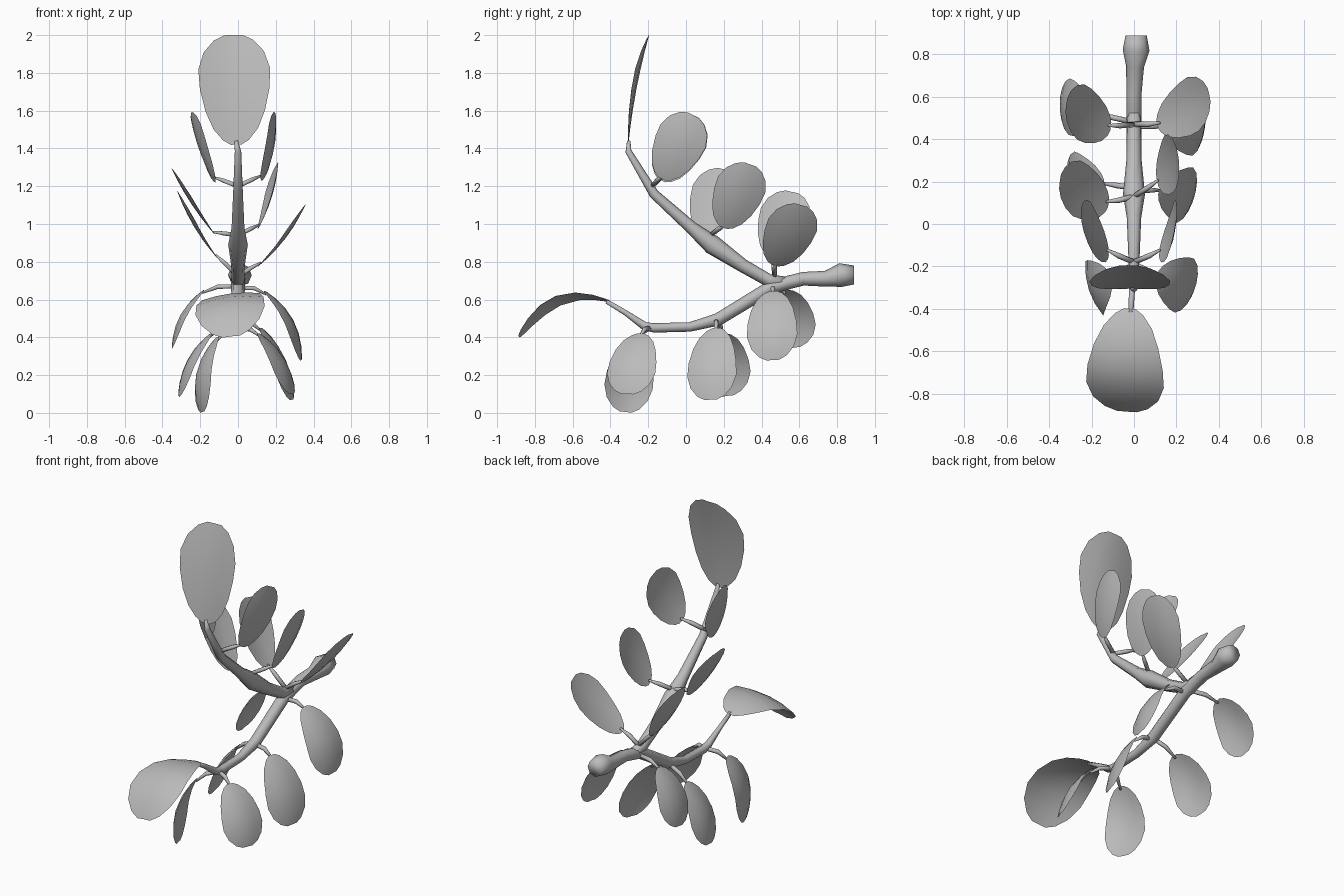
import bpy, bmesh, math
from mathutils import Vector as V

if "Cube" in bpy.data.objects:
    bpy.data.objects.remove(bpy.data.objects["Cube"])

mat = bpy.data.materials.new("plain grey")
mat.diffuse_color = (0.5, 0.5, 0.5, 1)
mat.use_nodes = True
mat.node_tree.nodes["Principled BSDF"].inputs["Base Color"].default_value = mat.diffuse_color


def finish(bm, name):
    me = bpy.data.meshes.new(name)
    bm.to_mesh(me)
    bm.free()
    for p in me.polygons:
        p.use_smooth = True
    me.materials.append(mat)
    ob = bpy.data.objects.new(name, me)
    bpy.context.collection.objects.link(ob)
    return ob


def tube(name, pts, sides=8):
    """Closed tube through (x, y, z, radius) points."""
    bm = bmesh.new()
    ps = [V(p[:3]) for p in pts]
    d = (ps[-1] - ps[0]).normalized()
    ref = V((1, 0, 0)) if abs(d.x) < 0.6 else V((0, 1, 0))
    rings = []
    for i, p in enumerate(ps):
        t = (ps[min(i + 1, len(ps) - 1)] - ps[max(i - 1, 0)]).normalized()
        u = (ref - t * ref.dot(t)).normalized()
        w = t.cross(u)
        rings.append([bm.verts.new(p + (u * math.cos(a) + w * math.sin(a)) * pts[i][3])
                      for a in (2 * math.pi * k / sides for k in range(sides))])
    for a, b in zip(rings, rings[1:]):
        for k in range(sides):
            j = (k + 1) % sides
            bm.faces.new((a[k], a[j], b[j], b[k]))
    bm.faces.new(rings[0][::-1])
    bm.faces.new(rings[-1])
    return finish(bm, name)


# leaf outline: (position along length, share of half width)
OUTLINE = [(0, .15), (.04, .36), (.14, .62), (.3, .83), (.5, .97), (.68, 1),
           (.84, .84), (.95, .55), (1, .25)]


def leaf(name, base, tip, normal, width, bulge, cup):
    """Egg-shaped blade, arched along its length and cupped across it."""
    bm = bmesh.new()
    base, tip, n = V(base), V(tip), V(normal)
    axis = tip - base
    n = (n - axis * n.dot(axis) / axis.length_squared).normalized()
    w = n.cross(axis).normalized()
    rows = []
    for s, h in OUTLINE:
        c = base + axis * s + n * bulge * 4 * s * (1 - s)
        rows.append([bm.verts.new(c + w * v * h * width / 2 + n * cup * (v * h) ** 2)
                     for v in (-1, -.5, 0, .5, 1)])
    for a, b in zip(rows, rows[1:]):
        for k in range(4):
            bm.faces.new((a[k], a[k + 1], b[k + 1], b[k]))
    return finish(bm, name)


def side_leaf(name, node, base, tip, bulge, turn, cup):
    """Leaf facing outward, turned a little to the front, on a bent stalk."""
    a = V(tip) - V(base)
    n = V((a.z, 0, -a.x)).normalized()
    if n.x * base[0] < 0:
        n = -n
    n.y = -turn
    leaf(name + "_leaf", base, tip, n, .27, bulge, cup)
    start = V((0, *node))
    mid = start.lerp(V(base), .6) + V((0, 0, .01))
    tube(name + "_stalk", [(*start, .013), (*mid, .013), (*(V(base) + a * .05), .006)], 6)


# branches
tube("main_stem", [(.01, .89, .73, .05), (.01, .82, .73, .063), (.005, .74, .71, .042),
                   (0, .62, .71, .036), (0, .54, .69, .036), (0, .45, .665, .036),
                   (0, .17, .495, .034), (0, .02, .455, .025), (0, -.17, .45, .025),
                   (0, -.22, .46, .022), (-.01, -.32, .53, .014), (-.015, -.42, .59, .012)])
tube("upper_branch", [(0, .54, .69, .03), (0, .44, .7, .034), (0, .3, .78, .036),
                      (0, .14, .89, .052), (0, .03, .98, .034), (0, -.17, 1.16, .026),
                      (0, -.305, 1.385, .017), (-.01, -.303, 1.44, .009)])

# end leaves
leaf("upper_end_leaf", (-.01, -.305, 1.42), (-.025, -.195, 2), (0, -1, .2), .38, .013, .028)
leaf("lower_end_leaf", (-.02, -.4, .59), (-.035, -.885, .405), (-.15, -.3, 1), .37, .125, -.025)

# side leaves of the upper branch: stem node, base, tip, arch, turn
UPPER = {
    "upper_top_right": ((-.18, 1.2), (.12, -.13, 1.24), (.2, .04, 1.575), .025, .22),
    "upper_top_left": ((-.18, 1.2), (-.12, -.13, 1.23), (-.25, .04, 1.575), .015, .22),
    "upper_middle_right": ((.13, .94), (.11, .2, .98), (.205, .34, 1.315), .02, -.12),
    "upper_middle_left": ((.13, .94), (-.12, .1, .94), (-.35, .2, 1.29), .015, 0),
    "upper_low_right": ((.47, .72), (.11, .47, .78), (.355, .61, 1.1), .025, 0),
    "upper_low_left": ((.47, .72), (-.11, .46, .82), (-.32, .56, 1.17), .02, 0),
}
for name, spec in UPPER.items():
    side_leaf(name, *spec, -.02)

# side leaves of the lower branch
LOWER = {
    "lower_back_right": ((.46, .66), (.14, .46, .645), (.335, .46, .28), .06, .15),
    "lower_back_left": ((.48, .67), (-.18, .52, .65), (-.35, .57, .345), .045, .05),
    "lower_middle_right": ((.16, .49), (.12, .16, .45), (.285, .13, .07), .045, .28),
    "lower_middle_left": ((.17, .49), (-.14, .19, .42), (-.315, .22, .09), .045, .15),
    "lower_front_right": ((-.19, .45), (.11, -.24, .42), (.285, -.31, .1), .045, .3),
    "lower_front_left": ((-.19, .45), (-.11, -.25, .4), (-.19, -.32, .005), .06, .3),
}
for name, spec in LOWER.items():
    side_leaf(name, *spec, -.028)
